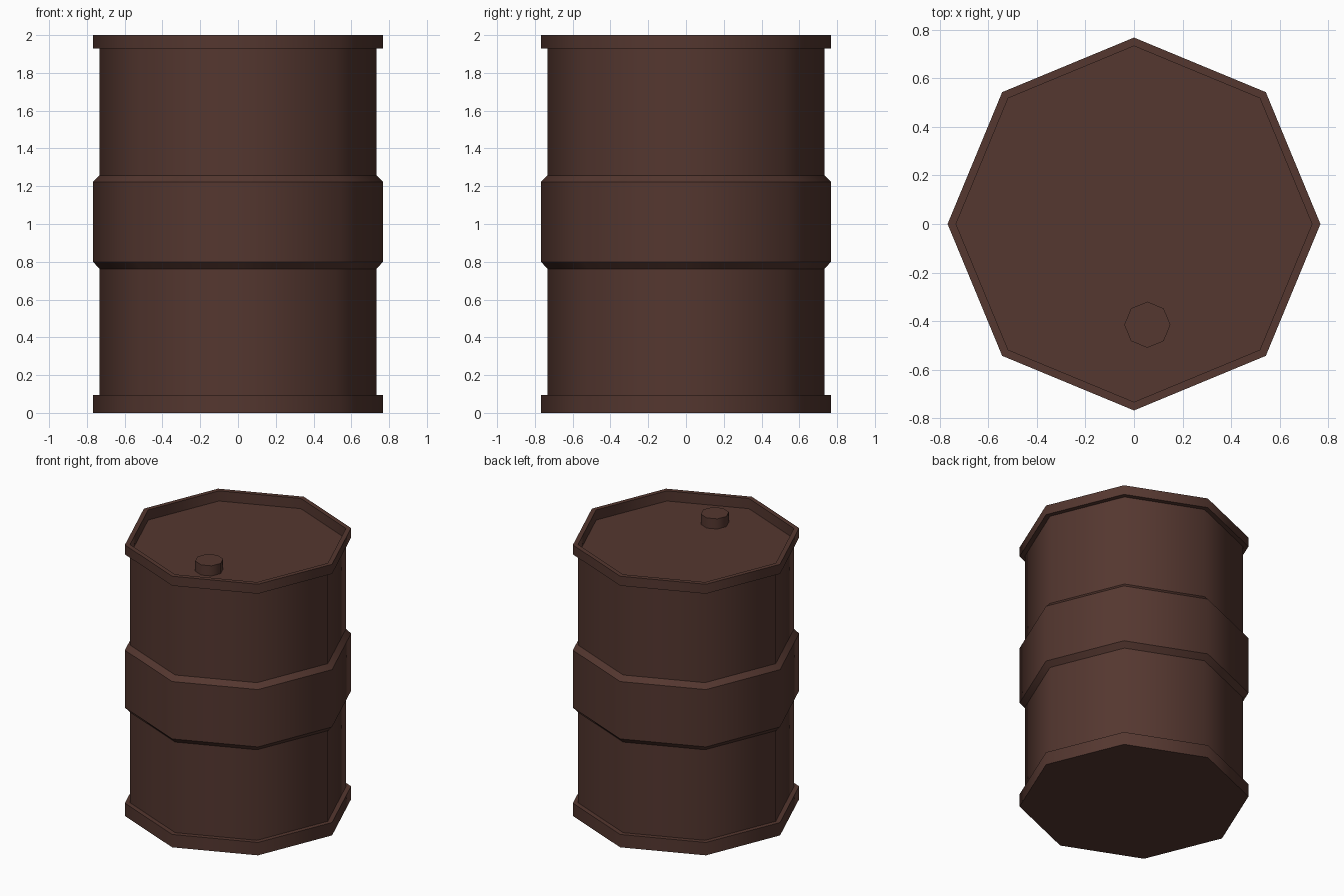
import bpy, bmesh, math

if "Cube" in bpy.data.objects:
    bpy.data.objects.remove(bpy.data.objects["Cube"])

brown = bpy.data.materials.new("dark brown")
brown.diffuse_color = (0.089, 0.038, 0.029, 1)
brown.use_nodes = True
brown.node_tree.nodes["Principled BSDF"].inputs["Base Color"].default_value = brown.diffuse_color


def lathe(name, profile, centre=(0, 0), sides=8):
    """Spin a (radius, z) profile into a capped solid, smooth around, sharp between rings."""
    bm = bmesh.new()
    rings = []
    for r, z in profile:
        rings.append([bm.verts.new((centre[0] + r * math.cos(math.tau * i / sides),
                                    centre[1] + r * math.sin(math.tau * i / sides), z))
                      for i in range(sides)])
    for low, high in zip(rings, rings[1:]):
        for i in range(sides):
            j = (i + 1) % sides
            bm.faces.new((low[i], low[j], high[j], high[i]))
    bm.faces.new(rings[0][::-1])
    bm.faces.new(rings[-1])
    for f in bm.faces:
        f.smooth = True
    for e in bm.edges:  # ring edges stay crisp
        if abs(e.verts[0].co.z - e.verts[1].co.z) < 1e-5:
            r0, r1 = [math.hypot(v.co.x - centre[0], v.co.y - centre[1]) for v in e.verts]
            e.smooth = abs(r0 - r1) > 1e-4
    mesh = bpy.data.meshes.new(name)
    bm.to_mesh(mesh)
    bm.free()
    mesh.materials.append(brown)
    obj = bpy.data.objects.new(name, mesh)
    bpy.context.collection.objects.link(obj)
    return obj


R, B = 0.768, 0.733  # rim / band radius and body radius

# Barrel shell: bottom lip, body, wide chamfered band, top lip, recessed lid
lathe("barrel_body", [
    (R, 0), (R, 0.095), (B, 0.095),
    (B, 0.763), (R, 0.80), (R, 1.223), (B, 1.258),
    (B, 1.93), (R, 1.93), (R, 2.0), (B, 2.0), (B, 1.925)])

# Filler cap on the lid
lathe("filler_cap", [(0.095, 1.915), (0.095, 2.0)], (0.055, -0.415))
